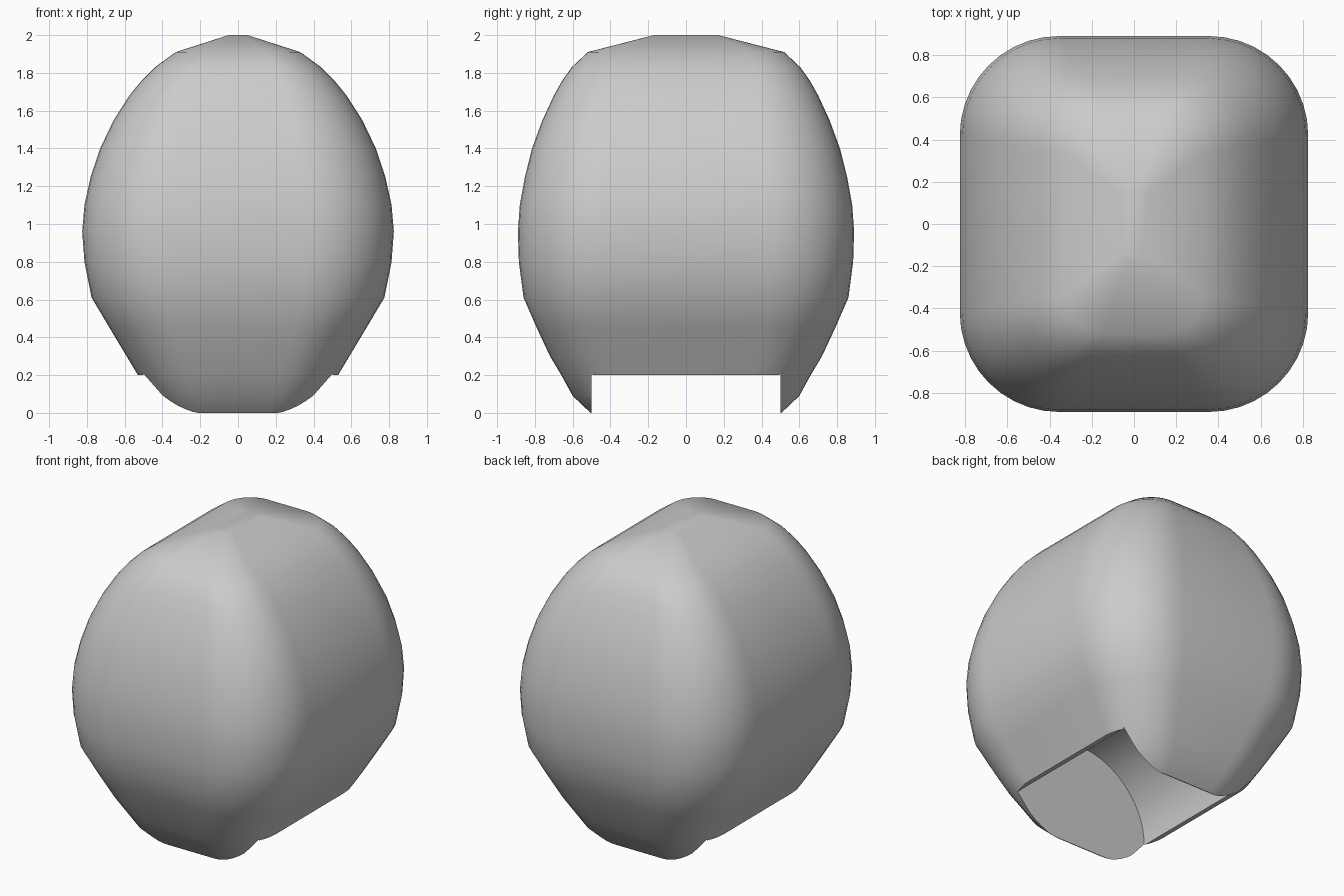
import bpy, bmesh, math

default = bpy.data.objects.get("Cube")
if default:
    bpy.data.objects.remove(default, do_unlink=True)

grey = bpy.data.materials.new("plain_grey")
grey.use_nodes = True
colour = (0.6, 0.6, 0.6, 1)
grey.diffuse_color = colour
grey.node_tree.nodes["Principled BSDF"].inputs["Base Color"].default_value = colour


def finish(name, bm):
    bmesh.ops.recalc_face_normals(bm, faces=bm.faces)
    mesh = bpy.data.meshes.new(name)
    bm.to_mesh(mesh)
    bm.free()
    mesh.materials.append(grey)
    obj = bpy.data.objects.new(name, mesh)
    bpy.context.collection.objects.link(obj)
    return obj


def rounded_ring(bm, z, half_x, half_y, steps=10):
    """Rounded rectangle whose corner radius follows its width."""
    r = 0.57 * half_x
    ring = []
    for q, (sx, sy) in enumerate([(1, 1), (-1, 1), (-1, -1), (1, -1)]):
        for i in range(steps + 1):
            a = math.radians(90) * (q + i / steps)
            ring.append(bm.verts.new((sx * (half_x - r) + r * math.cos(a),
                                      sy * (half_y - r) + r * math.sin(a), z)))
    return ring


# Body: height, half width, half depth
profile = [
    (0, 0.39, 0.505), (0.09, 0.45, 0.6), (0.2, 0.53, 0.66), (0.3, 0.59, 0.72),
    (0.45, 0.68, 0.79), (0.61, 0.775, 0.86), (0.8, 0.813, 0.885),
    (0.96, 0.825, 0.89), (1.1, 0.813, 0.88), (1.25, 0.78, 0.853),
    (1.4, 0.73, 0.815), (1.55, 0.658, 0.76), (1.68, 0.575, 0.70),
    (1.76, 0.51, 0.655), (1.83, 0.44, 0.605), (1.91, 0.33, 0.52), (2, 0.05, 0.17),
]
bm = bmesh.new()
rings = [rounded_ring(bm, *p) for p in profile]
count = len(rings[0])
for low, high in zip(rings, rings[1:]):
    for i in range(count):
        j = (i + 1) % count
        bm.faces.new((low[i], low[j], high[j], high[i]))
bm.faces.new(rings[0])
bm.faces.new(rings[-1])
body = finish("rounded_body", bm)

# Arched recess with an open slot below it
outline = [(1, -0.5), (1, 0.2)]
outline += [(0.5 * math.cos(math.pi * i / 32), 0.2 + 0.5 * math.sin(math.pi * i / 32))
            for i in range(33)]
outline += [(-1, 0.2), (-1, -0.5)]
bm = bmesh.new()
face = bm.faces.new([bm.verts.new((x, -0.5, z)) for x, z in outline])
extruded = bmesh.ops.extrude_face_region(bm, geom=[face])["geom"]
bmesh.ops.translate(bm, vec=(0, 1, 0),
                    verts=[v for v in extruded if isinstance(v, bmesh.types.BMVert)])
cutter = finish("recess_cutter", bm)
cutter.hide_render = True

cut = body.modifiers.new("recess", "BOOLEAN")
cut.operation = "DIFFERENCE"
cut.solver = "EXACT"
cut.object = cutter
bpy.ops.object.select_all(action="DESELECT")
bpy.context.view_layer.objects.active = body
body.select_set(True)
bpy.ops.object.modifier_apply(modifier=cut.name)
bpy.data.objects.remove(cutter, do_unlink=True)
bpy.ops.object.shade_smooth_by_angle(angle=math.radians(35))
